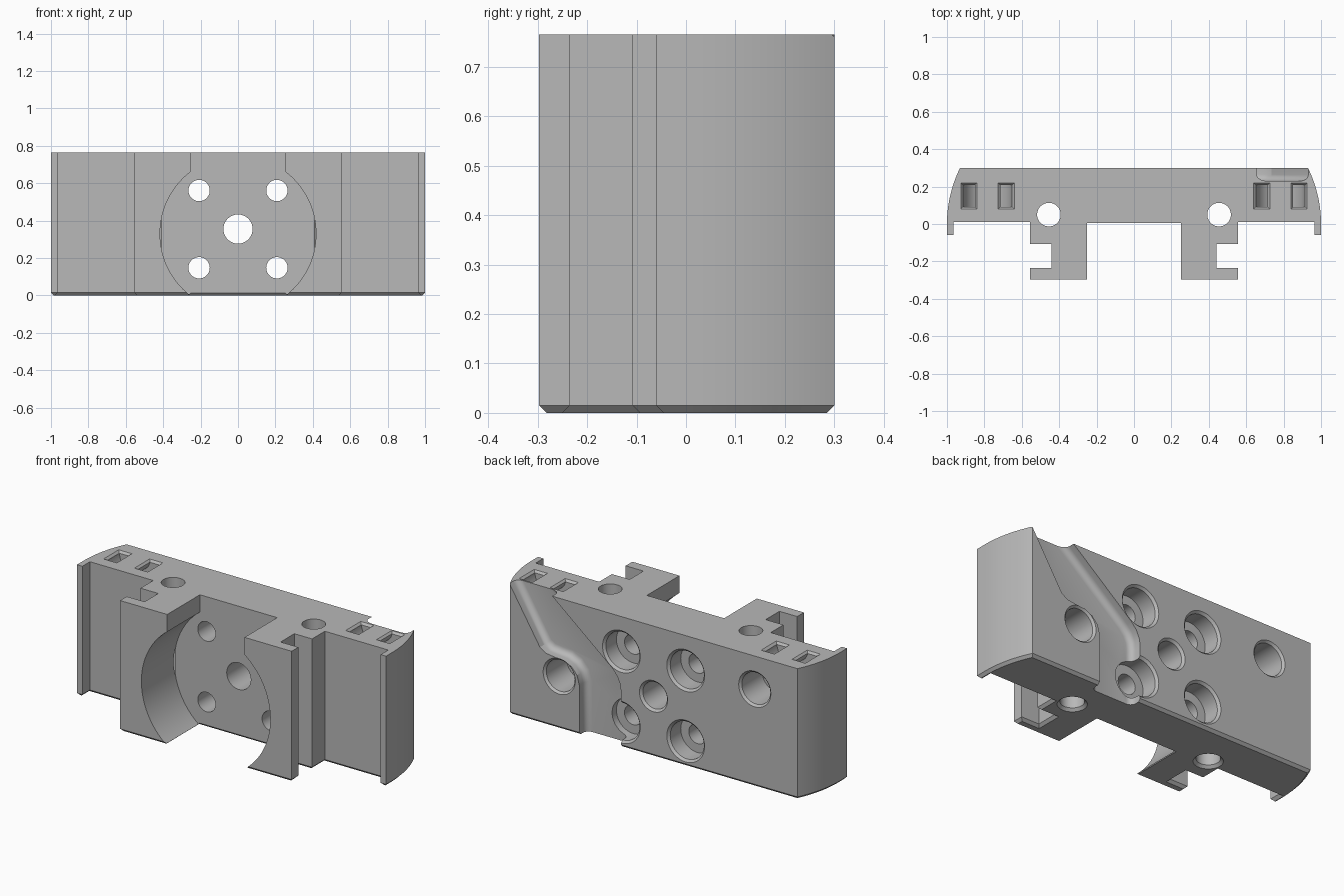
import bpy, bmesh
from math import sin, cos, pi, sqrt

if "Cube" in bpy.data.objects:
    bpy.data.objects.remove(bpy.data.objects["Cube"], do_unlink=True)

HEIGHT = 0.765

grey = bpy.data.materials.new("plain_grey")
grey.use_nodes = True
grey.diffuse_color = (0.48, 0.48, 0.48, 1)
grey.node_tree.nodes["Principled BSDF"].inputs["Base Color"].default_value = grey.diffuse_color


def finish(name, bm):
    bmesh.ops.recalc_face_normals(bm, faces=bm.faces)
    mesh = bpy.data.meshes.new(name)
    bm.to_mesh(mesh)
    bm.free()
    mesh.materials.append(grey)
    obj = bpy.data.objects.new(name, mesh)
    bpy.context.collection.objects.link(obj)
    return obj


def prism(points, axis, low, high):
    """Extrude an outline along Z or Y."""
    bm = bmesh.new()
    place = (lambda u, v, w: (u, v, w)) if axis == "Z" else (lambda u, v, w: (u, w, v))
    a = [bm.verts.new(place(u, v, low)) for u, v in points]
    b = [bm.verts.new(place(u, v, high)) for u, v in points]
    bm.faces.new(a)
    bm.faces.new(b)
    for i in range(len(points)):
        j = (i + 1) % len(points)
        bm.faces.new((a[i], a[j], b[j], b[i]))
    bmesh.ops.recalc_face_normals(bm, faces=bm.faces)
    return bm


def turned(u, v, steps, axis, sides=64):
    """Stepped round cutter from (position, radius) pairs along Z or Y."""
    bm = bmesh.new()
    rings = []
    for w, r in steps:
        ring = []
        for k in range(sides):
            t = 2 * pi * k / sides
            p, q = u + r * cos(t), v + r * sin(t)
            ring.append(bm.verts.new((p, q, w) if axis == "Z" else (p, w, q)))
        rings.append(ring)
    bm.faces.new(rings[0])
    bm.faces.new(rings[-1])
    for a, b in zip(rings, rings[1:]):
        for k in range(sides):
            j = (k + 1) % sides
            bm.faces.new((a[k], a[j], b[j], b[k]))
    return bm


def bevel_edges(bm, index, value, offset, segments):
    edges = [e for e in bm.edges if all(abs(v.co[index] - value) < 1e-5 for v in e.verts)]
    bmesh.ops.bevel(bm, geom=edges, offset=offset, segments=segments, profile=0.5,
                    affect="EDGES", clamp_overlap=False)


# Mount body: half outline with rail slot, end lip and rounded end, mirrored
half = [(0.25, 0.005), (0.25, -0.297), (0.555, -0.297), (0.555, -0.235), (0.44, -0.235),
        (0.44, -0.108), (0.555, -0.108), (0.555, 0.01), (0.965, 0.01), (0.965, -0.06), (1.0, -0.06)]
R = 0.678
for i in range(17):
    y = 0.3 * i / 16
    half.append((1 - R + sqrt(R * R - y * y), y))
bm = prism(half + [(-x, y) for x, y in reversed(half)], "Z", 0, HEIGHT)
bevel_edges(bm, 2, 0, 0.015, 1)
body = finish("mount_body", bm)


def cut(name, bm):
    cutter = finish(name, bm)
    cutter.hide_render = True
    mod = body.modifiers.new(name, "BOOLEAN")
    mod.operation = "DIFFERENCE"
    mod.solver = "EXACT"
    mod.object = cutter
    bpy.context.view_layer.objects.active = body
    bpy.ops.object.modifier_apply(modifier=mod.name)
    bpy.data.objects.remove(cutter, do_unlink=True)


# Round front pocket
cut("front_pocket", turned(0, 0.33, [(-0.4, 0.417), (0.007, 0.417)], "Y", 128))

# Cable channel across the back
channel = [(0.985, 0.85), (0.735, 0.445), (0.695, 0.42), (0.64, 0.413), (0.58, 0.408), (0.53, 0.385),
           (0.495, 0.345), (0.48, 0.29), (0.48, -0.1), (0.21, -0.1), (0.21, 0.32), (0.215, 0.365),
           (0.235, 0.41), (0.27, 0.45), (0.76, 0.85)]
bm = prism(channel, "Y", 0.23, 0.4)
bevel_edges(bm, 1, 0.23, 0.035, 5)
cut("cable_channel", bm)

# Counterbored screw holes and the centre hole
for x in (-0.208, 0.208):
    for z in (0.148, 0.561):
        cut("screw_hole", turned(x, z, [(-0.4, 0.057), (0.19, 0.057), (0.19, 0.109),
                                        (0.287, 0.109), (0.32, 0.142)], "Y"))
cut("centre_hole", turned(0, 0.355, [(-0.4, 0.078), (0.287, 0.078), (0.32, 0.111)], "Y"))

# Blind holes in the back
for x, z in ((-0.655, 0.572), (0.61, 0.308)):
    cut("blind_hole", turned(x, z, [(0.1, 0.092), (0.288, 0.092), (0.32, 0.124)], "Y"))

for side in (-1, 1):
    # Vertical rod holes
    cut("rod_hole", turned(side * 0.455, 0.05, [(-0.02, 0.098), (0.015, 0.063), (0.9, 0.063)], "Z"))

    # Curved tie tunnels with chamfered mouths
    cx = side * 0.783
    angles = [pi - 0.12 + (pi + 0.24) * i / 28 for i in range(29)]
    loop = [(cx + 0.131 * cos(t), HEIGHT + 0.131 * sin(t)) for t in angles]
    loop += [(cx + 0.069 * cos(t), HEIGHT + 0.069 * sin(t)) for t in reversed(angles)]
    cut("tie_tunnel", prism(loop, "Y", 0.092, 0.208))
    for offset in (-0.1, 0.1):
        bm = bmesh.new()
        bmesh.ops.create_cube(bm, size=2)
        for v in bm.verts:
            grow = 0.012 * v.co.z
            v.co = (cx + offset + v.co.x * (0.043 + grow), 0.15 + v.co.y * (0.07 + grow),
                    HEIGHT + grow)
        cut("tunnel_mouth", bm)

# Smooth curved walls, crisp corners
bpy.ops.object.select_all(action="DESELECT")
body.select_set(True)
bpy.context.view_layer.objects.active = body
bpy.ops.object.shade_smooth_by_angle(angle=pi / 7)
